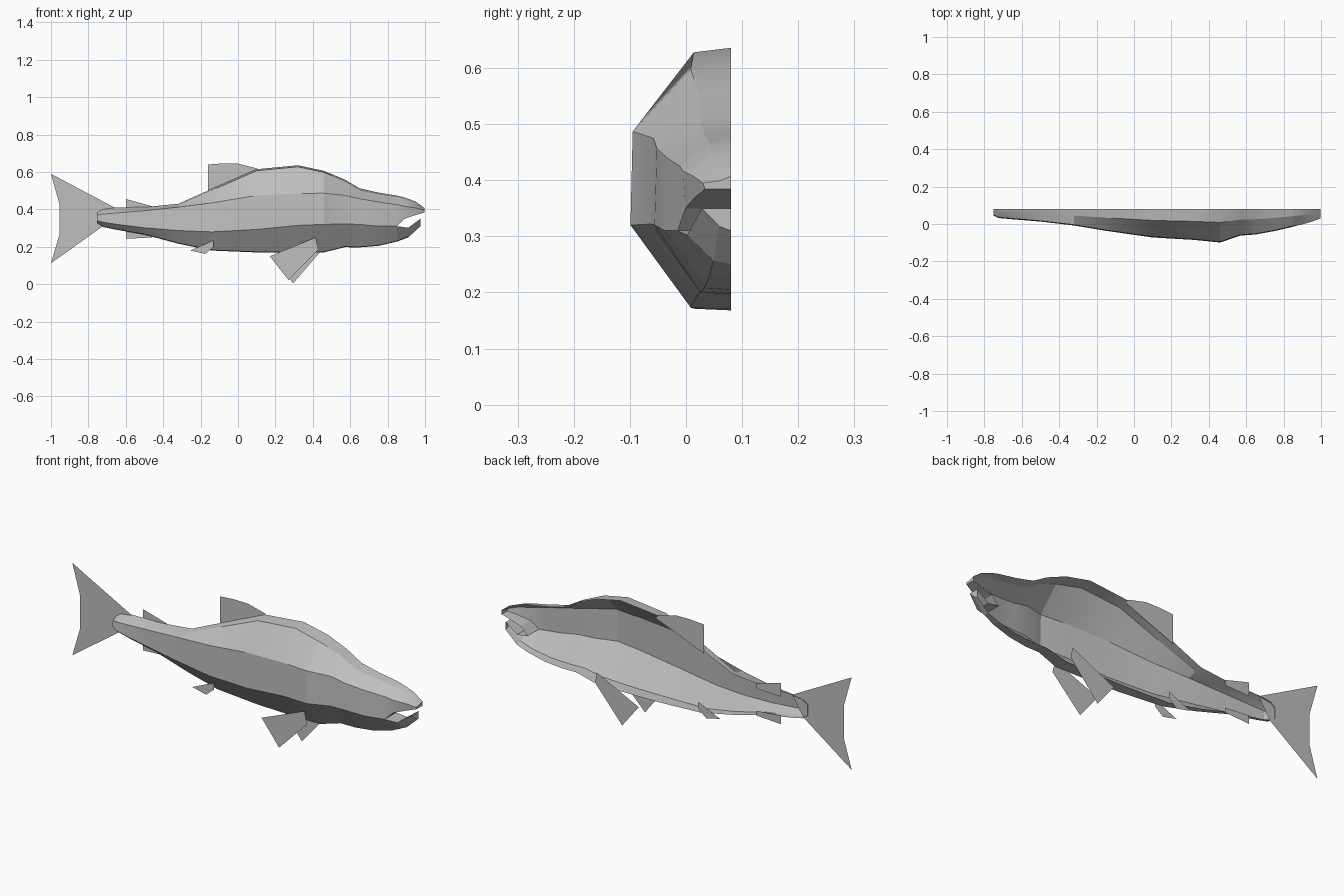
import bpy

if "Cube" in bpy.data.objects:
    bpy.data.objects.remove(bpy.data.objects["Cube"])

MID = 0.08  # plane of the open half shell

grey = bpy.data.materials.new("plain_grey")
grey.diffuse_color = (0.52, 0.52, 0.52, 1)
grey.use_nodes = True
grey.node_tree.nodes["Principled BSDF"].inputs["Base Color"].default_value = grey.diffuse_color


def make(name, verts, faces, smooth=False):
    mesh = bpy.data.meshes.new(name)
    mesh.from_pydata(verts, [], faces)
    mesh.materials.append(grey)
    ob = bpy.data.objects.new(name, mesh)
    bpy.context.collection.objects.link(ob)
    if smooth:
        bpy.ops.object.select_all(action='DESELECT')
        ob.select_set(True)
        bpy.context.view_layer.objects.active = ob
        bpy.ops.object.shade_smooth_by_angle(angle=0.35)
    return ob


def loft(name, rings, cap_start=False, cap_end=False):
    n = len(rings[0])
    verts = [p for r in rings for p in r]
    faces = [(i*n + j, i*n + j + 1, (i+1)*n + j + 1, (i+1)*n + j)
             for i in range(len(rings) - 1) for j in range(n - 1)]
    if cap_start:
        faces.append(tuple(reversed(range(n))))
    if cap_end:
        faces.append(tuple(range(len(verts) - n, len(verts))))
    return make(name, verts, faces, True)


def ridge(y):
    return MID - 0.4 * (MID - y)


def section(x, top, up, low, bottom, y):
    """Half cross-section from the back ridge down to the belly."""
    return [(x, MID, top), (x, ridge(y), top - 0.008), (x, y + 0.004, up),
            (x, y, low), (x, ridge(y), bottom + 0.003), (x, MID, bottom)]


# Body: x, back, upper flank, lower flank, belly, side
stations = [
    (-0.75, 0.385, 0.37, 0.34, 0.325, 0.045),
    (-0.725, 0.402, 0.375, 0.333, 0.307, 0.032),
    (-0.66, 0.411, 0.38, 0.322, 0.293, 0.026),
    (-0.50, 0.412, 0.393, 0.302, 0.265, 0.013),
    (-0.32, 0.43, 0.412, 0.287, 0.217, -0.008),
    (-0.14, 0.51, 0.435, 0.28, 0.18, -0.038),
    (0.10, 0.615, 0.475, 0.293, 0.17, -0.072),
    (0.32, 0.636, 0.485, 0.315, 0.168, -0.085),
    (0.46, 0.606, 0.487, 0.32, 0.17, -0.099),
    (0.57, 0.56, 0.475, 0.322, 0.198, -0.062),
    (0.65, 0.513, 0.457, 0.32, 0.197, -0.056),
    (0.75, 0.49, 0.44, 0.31, 0.205, -0.038),
    (0.85, 0.474, 0.425, 0.31, 0.228, -0.015),
]
rings = [section(*s) for s in stations]
loft("body", rings, cap_start=True)
neck = rings[-1]


# Jaws continue the last body section and leave the mouth open
def upper_section(x, top, up, lip, y):
    return [(x, MID, top), (x, ridge(y), top - 0.008), (x, y, up),
            (x, y + 0.004, lip), (x, MID, lip)]


def lower_section(x, lip, low, bottom, y):
    return [(x, MID, lip), (x, y, lip), (x, ridge(y), low), (x, MID, bottom)]


corner = (0.85, MID, 0.31)
loft("upper_jaw", [neck[:4] + [corner],
                   upper_section(0.89, 0.464, 0.416, 0.35, -0.005),
                   upper_section(0.95, 0.442, 0.408, 0.37, 0.012),
                   upper_section(0.998, 0.407, 0.395, 0.384, 0.03)], cap_end=True)
loft("lower_jaw", [[corner] + neck[3:],
                   lower_section(0.91, 0.302, 0.257, 0.25, 0.002),
                   lower_section(0.975, 0.35, 0.318, 0.31, 0.028)], cap_end=True)


# Fins: flat sheets at constant y, given as (x, z) outlines
def fin(name, y, outline):
    make(name, [(x, y, z) for x, z in outline], [tuple(range(len(outline)))])


# Tail is split in two sheets around its notch
fin("tail_fin_upper", MID - 0.005,
    [(-1, 0.59), (-0.955, 0.43), (-0.955, 0.345), (-0.70, 0.345), (-0.66, 0.41)])
fin("tail_fin_lower", MID - 0.005,
    [(-0.955, 0.345), (-0.955, 0.265), (-1, 0.112), (-0.73, 0.305), (-0.70, 0.345)])
fin("dorsal_fin", MID,
    [(-0.16, 0.49), (0.12, 0.60), (0.10, 0.62), (0.0, 0.645), (-0.08, 0.646), (-0.16, 0.64)])
fin("adipose_fin", MID, [(-0.6, 0.385), (-0.46, 0.39), (-0.46, 0.417), (-0.6, 0.456)])
fin("anal_fin", MID, [(-0.6, 0.243), (-0.46, 0.25), (-0.46, 0.275), (-0.6, 0.287)])

fin("pectoral_fin_near", -0.05,
    [(0.17, 0.15), (0.27, 0.022), (0.43, 0.185), (0.415, 0.25)])
fin("pectoral_fin_far", 0.10,
    [(0.20, 0.125), (0.295, 0.005), (0.45, 0.185), (0.44, 0.24)])

pelvic = [(-0.255, 0.18), (-0.175, 0.162), (-0.13, 0.2), (-0.13, 0.235)]
for name, y in (("pelvic_fin_near", -0.01), ("pelvic_fin_far", 0.085)):
    fin(name, y, pelvic)
